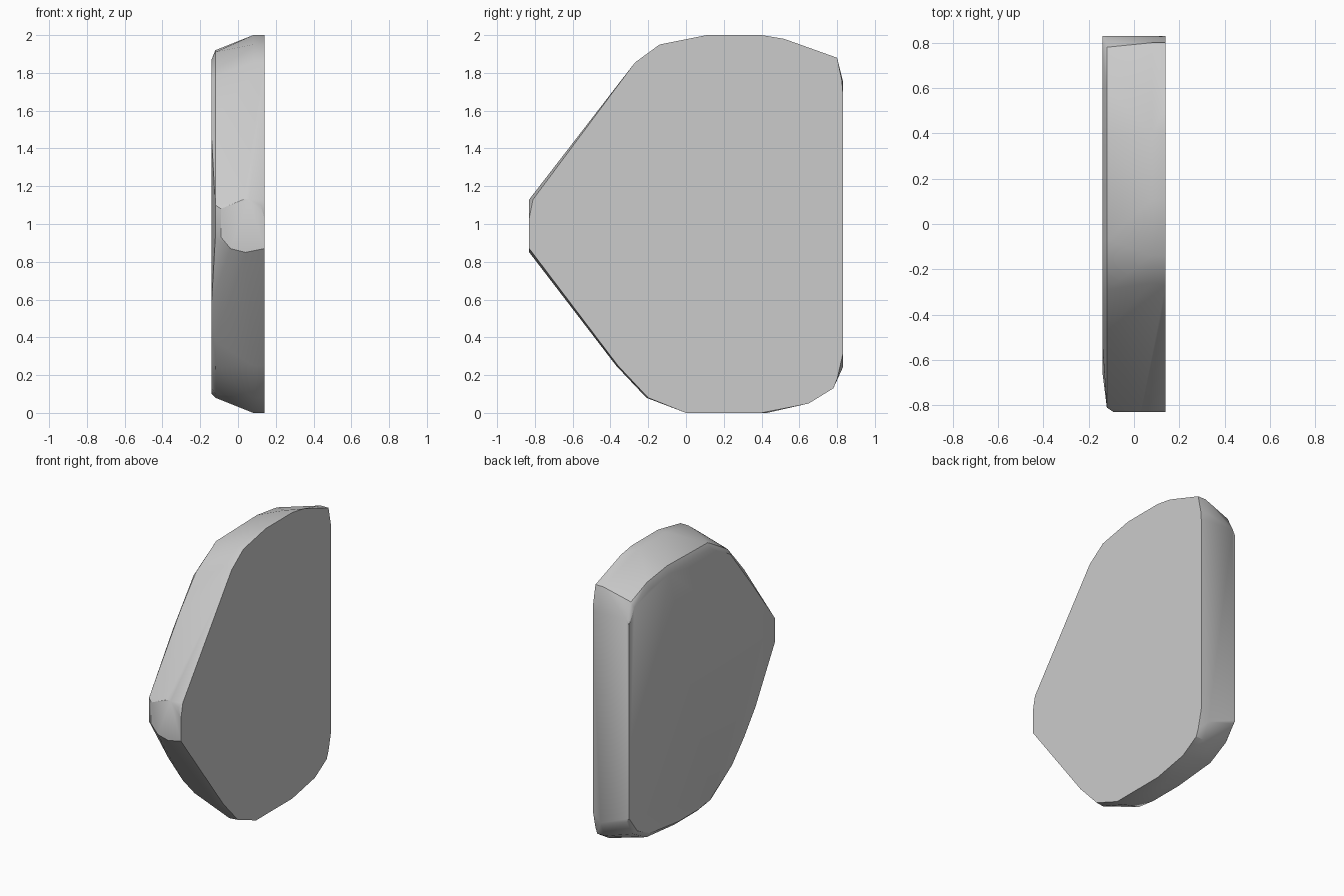
import bpy, bmesh, math

cube = bpy.data.objects.get("Cube")
if cube:
    bpy.data.objects.remove(cube, do_unlink=True)

# Side profiles as (y, z), keyed by their x position
profiles = {
    # flat left face
    0.14: [(-.83, .87), (-.83, 1.03), (-.81, 1.13), (-.27, 1.855), (-.14, 1.95),
           (.11, 2), (.4, 2), (.52, 1.98), (.66, 1.93), (.8, 1.88), (.825, 1.76),
           (.83, 1.7), (.83, .31), (.8, .18), (.78, .13), (.65, .05), (.4, 0),
           (0, 0), (-.2, .08), (-.36, .25)],
    # widest ring
    0.08: [(-.26, 1.86), (-.14, 1.95), (.11, 2), (.4, 2), (.8, 1.88), (.83, 1.76),
           (.83, .24), (.78, .13), (.43, 0), (0, 0), (-.21, .08), (-.37, .25)],
    # bevel ring
    -0.12: [(.83, 1.72), (.78, 1.82), (.6, 1.89), (.38, 1.92), (-.07, 1.91),
            (-.29, 1.78), (-.47, 1.57), (-.81, 1.1), (-.81, .93), (-.44, .38),
            (-.31, .24), (-.1, .1), (.05, .08), (.3, .08), (.61, .11), (.76, .19),
            (.83, .3)],
    # flat right face
    -0.14: [(.83, 1.68), (.77, 1.78), (.6, 1.84), (.38, 1.87), (-.08, 1.87),
            (-.29, 1.75), (-.52, 1.46), (-.65, 1.02), (-.57, .58), (-.44, .41),
            (-.31, .27), (-.08, .13), (.05, .1), (.28, .1), (.6, .14), (.74, .21),
            (.83, .33)],
}
# Blunt nose facet as (x, z)
nose = [(-.09, 1.08), (.03, 1.13), (.06, 1.13), (.12, 1.1),
        (.04, .85), (-.04, .87), (-.09, .93)]

points = [(x, y, z) for x, ring in profiles.items() for y, z in ring]
points += [(x, -.83, z) for x, z in nose]

# Faceted slab wrapped around the profiles
bm = bmesh.new()
for p in points:
    bm.verts.new(p)
hull = bmesh.ops.convex_hull(bm, input=bm.verts[:])
spare = {v for v in hull["geom_interior"] + hull["geom_unused"]
         if isinstance(v, bmesh.types.BMVert)}
bmesh.ops.delete(bm, geom=list(spare), context='VERTS')
bmesh.ops.dissolve_limit(bm, angle_limit=math.radians(1),
                         verts=bm.verts[:], edges=bm.edges[:])
bmesh.ops.recalc_face_normals(bm, faces=bm.faces[:])
mesh = bpy.data.meshes.new("slab")
bm.to_mesh(mesh)
bm.free()

slab = bpy.data.objects.new("slab", mesh)
bpy.context.collection.objects.link(slab)

# Plain grey material
grey = bpy.data.materials.new("plain grey")
grey.use_nodes = True
color = (.6, .6, .6, 1)
grey.diffuse_color = color
grey.node_tree.nodes["Principled BSDF"].inputs["Base Color"].default_value = color
mesh.materials.append(grey)

# Soft rim with crisp face borders
bpy.ops.object.select_all(action='DESELECT')
slab.select_set(True)
bpy.context.view_layer.objects.active = slab
bpy.ops.object.shade_smooth_by_angle(angle=math.radians(30))
